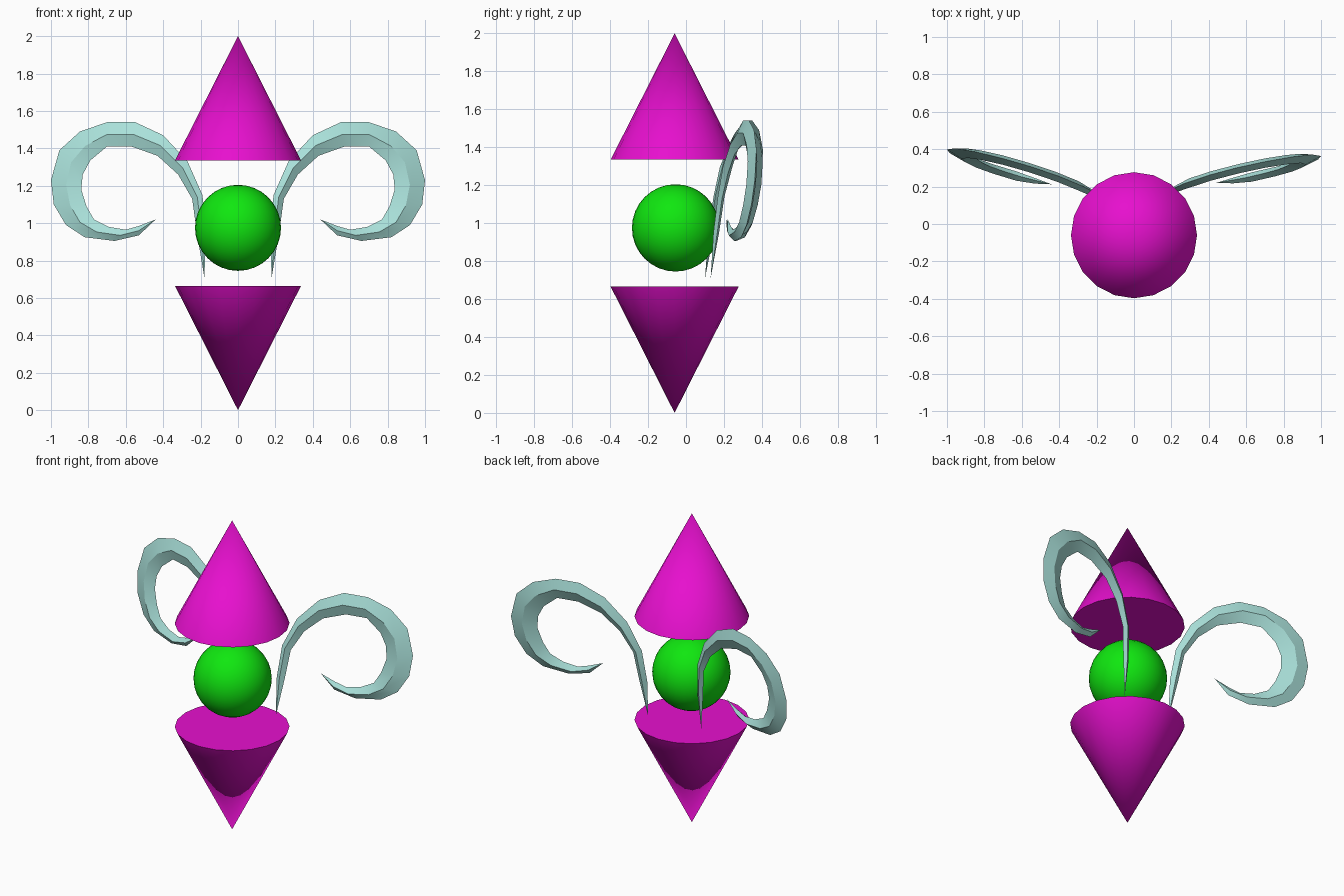
import bpy, bmesh, math

if "Cube" in bpy.data.objects:
    bpy.data.objects.remove(bpy.data.objects["Cube"])


def material(name, rgb):
    m = bpy.data.materials.new(name)
    m.diffuse_color = (*rgb, 1)
    m.use_nodes = True
    m.node_tree.nodes["Principled BSDF"].inputs["Base Color"].default_value = m.diffuse_color
    return m


magenta = material("magenta", (0.80, 0.005, 0.62))
green = material("bright green", (0.005, 0.80, 0.005))
teal = material("pale teal", (0.40, 0.75, 0.70))
CY = -0.06  # y of the central axis


def finish(name, mat, angle):
    ob = bpy.context.object
    ob.name = name
    ob.data.materials.append(mat)
    bpy.ops.object.shade_smooth_by_angle(angle=math.radians(angle))
    return ob


def cone(name, z, flip):
    bpy.ops.mesh.primitive_cone_add(vertices=20, radius1=0.337, radius2=0, depth=0.665,
                                    location=(0, CY, z),
                                    rotation=(math.pi if flip else 0, 0, 0))
    finish(name, magenta, 50)


# Two opposed cones and the ball between them
cone("upper_cone", 1.6675, False)
cone("lower_cone", 0.3325, True)
bpy.ops.mesh.primitive_uv_sphere_add(segments=32, ring_count=16, radius=0.23,
                                     location=(0, -0.055, 0.975))
finish("centre_ball", green, 60)

# Curled blade: (outer x, outer z, inner x, inner z) from root to tip
BLADE = [(.17, .95, .22, .95), (.19, 1.15, .245, 1.13), (.27, 1.33, .32, 1.26),
         (.40, 1.47, .43, 1.36), (.55, 1.54, .57, 1.41), (.70, 1.54, .70, 1.41),
         (.845, 1.49, .79, 1.335), (.955, 1.39, .83, 1.26), (1.0, 1.23, .838, 1.18),
         (.985, 1.10, .81, 1.09), (.92, .99, .77, 1.02), (.82, .925, .69, .98),
         (.66, .905, .60, .965), (.53, .935, .53, .985)]
ROOT, TIP = (.18, .71), (.44, 1.02)


def blade(name, side, a, b, c):
    """Diamond-section blade lying in the leaning plane y = a + b*x + c*z."""
    bm = bmesh.new()

    def point(x, z, off=0.0):
        return bm.verts.new((side * x, a + b * x + c * z + off, z))

    rings = []
    for ox, oz, ix, iz in BLADE:
        mx, mz = (ox + ix) / 2, (oz + iz) / 2
        t = min(0.025, 0.3 * math.hypot(ox - ix, oz - iz))
        rings.append([point(ox, oz), point(mx, mz, -t), point(ix, iz), point(mx, mz, t)])
    for p, q in zip(rings, rings[1:]):
        for i in range(4):
            j = (i + 1) % 4
            bm.faces.new((p[i], p[j], q[j], q[i]))
    for end, ring in ((point(*ROOT), rings[0]), (point(*TIP), rings[-1])):
        for i in range(4):
            bm.faces.new((end, ring[i], ring[(i + 1) % 4]))
    bmesh.ops.recalc_face_normals(bm, faces=bm.faces)
    me = bpy.data.meshes.new(name)
    bm.to_mesh(me)
    bm.free()
    ob = bpy.data.objects.new(name, me)
    bpy.context.collection.objects.link(ob)
    bpy.ops.object.select_all(action='DESELECT')
    ob.select_set(True)
    bpy.context.view_layer.objects.active = ob
    finish(name, teal, 25)


# The two blades lean back by slightly different amounts
blade("right_curl", 1, .013, .215, .11)
blade("left_curl", -1, -.037, .288, .12)
